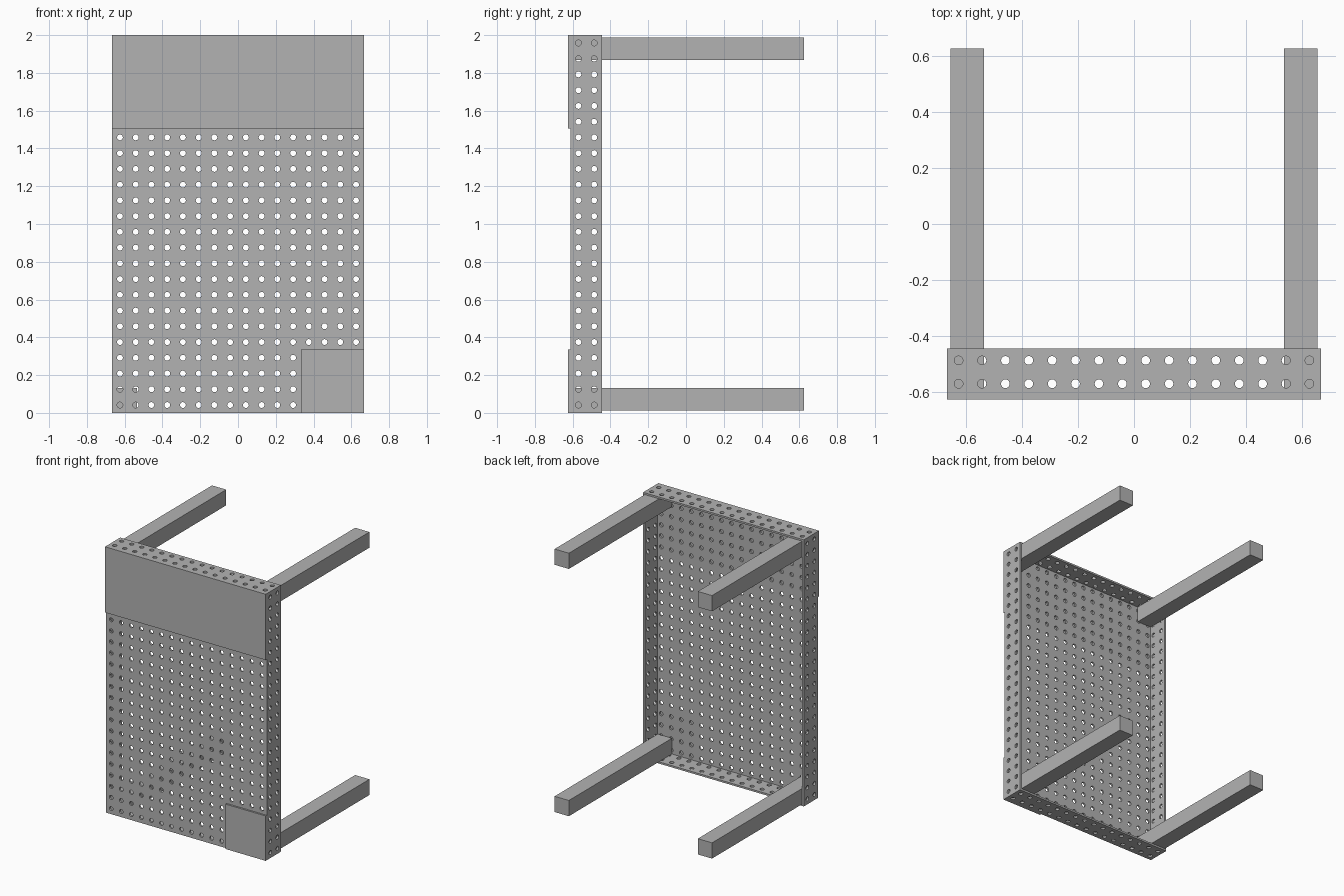
import bpy, bmesh, math
from mathutils import Vector

cube = bpy.data.objects.get("Cube")
if cube:
    bpy.data.objects.remove(cube, do_unlink=True)

# Main dimensions
PITCH = 1 / 12           # hole spacing
COLS, ROWS, DEPTH = 16, 24, 2
HOLE = 0.0155            # hole radius
SIDES = 16
T = 0.0135               # sheet thickness
W = COLS * PITCH / 2     # half width
H = ROWS * PITCH         # height
BACK = 0.6245            # leg ends
FRONT = -BACK + T        # front of perforated panel
RIM = FRONT + DEPTH * PITCH
LEG = 0.118

X, Y, Z = Vector((1, 0, 0)), Vector((0, 1, 0)), Vector((0, 0, 1))

grey = bpy.data.materials.new("plain grey")
grey.use_nodes = True
colour = (0.45, 0.45, 0.45, 1)
grey.diffuse_color = colour
grey.node_tree.nodes["Principled BSDF"].inputs["Base Color"].default_value = colour


def finish(name, bm):
    mesh = bpy.data.meshes.new(name)
    bm.to_mesh(mesh)
    bm.free()
    mesh.materials.append(grey)
    obj = bpy.data.objects.new(name, mesh)
    bpy.context.collection.objects.link(obj)
    return obj


def perforated_sheet(name, origin, u, v, nu, nv):
    """Grid of square cells, each with a round hole; thickened inward."""
    bm = bmesh.new()
    for i in range(nu):
        for j in range(nv):
            centre = Vector(origin) + PITCH * ((i + 0.5) * u + (j + 0.5) * v)
            inner, outer = [], []
            for k in range(SIDES):
                a = math.tau * k / SIDES
                c, s = math.cos(a), math.sin(a)
                ray = c * u + s * v
                inner.append(bm.verts.new(centre + HOLE * ray))
                reach = PITCH / 2 / max(abs(c), abs(s))
                outer.append(bm.verts.new(centre + reach * ray))
            for k in range(SIDES):
                n = (k + 1) % SIDES
                bm.faces.new((inner[k], outer[k], outer[n], inner[n]))
    bmesh.ops.remove_doubles(bm, verts=bm.verts, dist=0.0005)
    obj = finish(name, bm)
    solid = obj.modifiers.new("thickness", 'SOLIDIFY')
    solid.thickness = T
    solid.offset = -1
    return obj


def box(name, low, high):
    bm = bmesh.new()
    bmesh.ops.create_cube(bm, size=1)
    low, high = Vector(low), Vector(high)
    for vert in bm.verts:
        vert.co = Vector(l + (c + 0.5) * (h - l) for l, c, h in zip(low, vert.co, high))
    return finish(name, bm)


# Perforated tray: front panel and four rims
perforated_sheet("front_panel", (-W, FRONT, 0), X, Z, COLS, ROWS)
perforated_sheet("right_rim", (-W, FRONT, 0), Z, Y, ROWS, DEPTH)
perforated_sheet("left_rim", (W, FRONT, 0), Y, Z, DEPTH, ROWS)
perforated_sheet("top_rim", (-W, FRONT, H), X, Y, COLS, DEPTH)
perforated_sheet("bottom_rim", (-W, FRONT, 0), Y, X, DEPTH, COLS)

# Plain cover plates on the front
box("upper_cover_plate", (-W, -BACK, H - 5.92 * PITCH), (W, FRONT, H))
box("corner_cover_plate", (W - 4 * PITCH, -BACK, 0), (W, FRONT, 4.04 * PITCH))

# Four square legs in the tray corners
for side, x in (("right", -W + T), ("left", W - T - LEG)):
    for level, z in (("lower", T), ("upper", H - T - LEG)):
        box(f"{level}_{side}_leg", (x, FRONT + T, z), (x + LEG, BACK, z + LEG))
